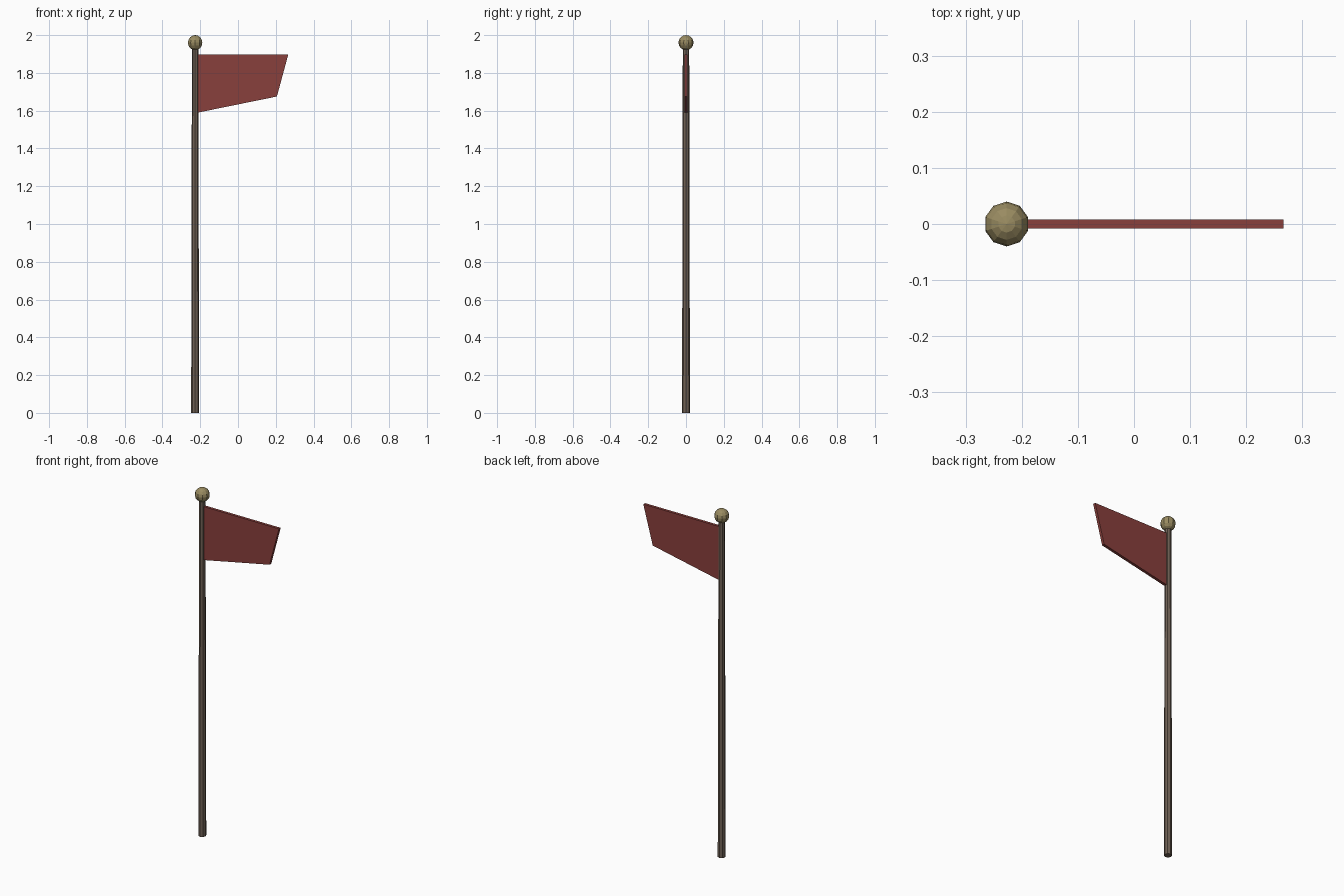
import bpy, bmesh, math
from mathutils import Matrix

if "Cube" in bpy.data.objects:
    bpy.data.objects.remove(bpy.data.objects["Cube"])

POLE_X = -0.227


def make_object(name, bm, color):
    bmesh.ops.recalc_face_normals(bm, faces=bm.faces)
    mesh = bpy.data.meshes.new(name)
    bm.to_mesh(mesh)
    bm.free()
    mat = bpy.data.materials.new(name + "_material")
    mat.diffuse_color = color
    mat.use_nodes = True
    mat.node_tree.nodes["Principled BSDF"].inputs["Base Color"].default_value = mat.diffuse_color
    mesh.materials.append(mat)
    obj = bpy.data.objects.new(name, mesh)
    bpy.context.collection.objects.link(obj)
    return obj


# Slightly tapered pole
bm = bmesh.new()
bmesh.ops.create_cone(bm, cap_ends=True, segments=8, radius1=0.021, radius2=0.017,
                      depth=1.94, matrix=Matrix.Translation((POLE_X, 0, 0.97)))
make_object("pole", bm, (0.16, 0.12, 0.09, 1))

# Faceted ball on top
bm = bmesh.new()
bmesh.ops.create_uvsphere(bm, u_segments=10, v_segments=8, radius=0.04,
                          matrix=Matrix.Translation((POLE_X, 0, 1.96)))
make_object("finial_ball", bm, (0.32, 0.26, 0.12, 1))

# Flag: side outline extruded to a thin slab
bm = bmesh.new()
outline = [(-0.212, 1.59), (0.206, 1.675), (0.266, 1.897), (-0.212, 1.897)]
face = bm.faces.new([bm.verts.new((x, -0.008, z)) for x, z in outline])
result = bmesh.ops.extrude_face_region(bm, geom=[face])
new_verts = [g for g in result["geom"] if isinstance(g, bmesh.types.BMVert)]
bmesh.ops.translate(bm, verts=new_verts, vec=(0, 0.016, 0))
make_object("flag", bm, (0.25, 0.05, 0.045, 1))
